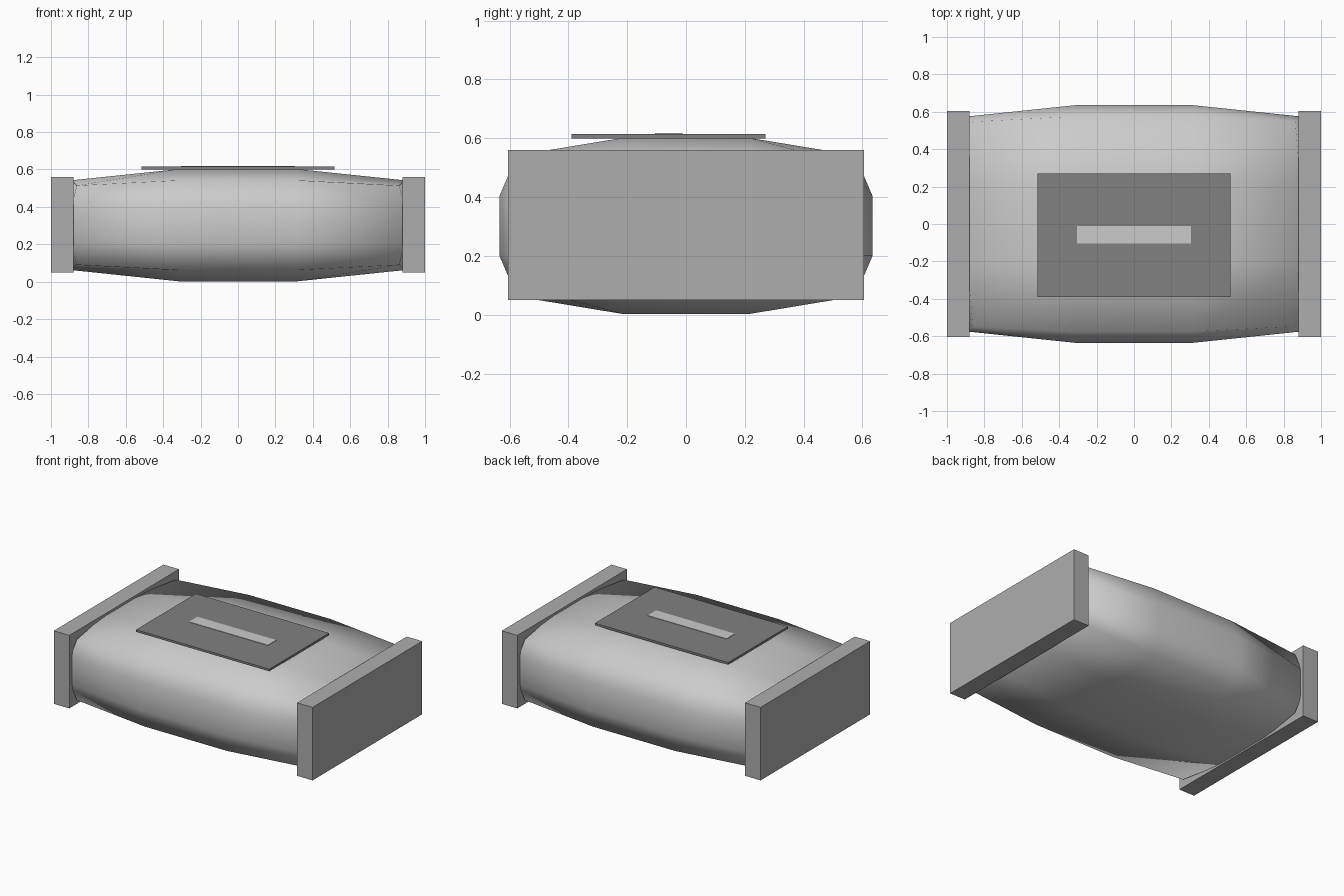
import bpy, bmesh
from mathutils import Vector

if "Cube" in bpy.data.objects:
    bpy.data.objects.remove(bpy.data.objects["Cube"])


def material(name, v):
    m = bpy.data.materials.new(name)
    m.diffuse_color = (v, v, v, 1)
    m.use_nodes = True
    m.node_tree.nodes["Principled BSDF"].inputs["Base Color"].default_value = m.diffuse_color
    return m


def box(name, lo, hi, mat):
    lo, hi = Vector(lo), Vector(hi)
    bpy.ops.mesh.primitive_cube_add(size=1, location=(lo + hi) / 2)
    ob = bpy.context.object
    ob.name = name
    ob.scale = hi - lo
    bpy.ops.object.transform_apply(location=False, rotation=False, scale=True)
    ob.data.materials.append(mat)
    return ob


light = material("light_grey", 0.62)
mid = material("mid_grey", 0.42)
dark = material("dark_grey", 0.22)

# Pillow-like body: 3x3 grid cube whose edges and corners are pulled inwards
half = Vector((0.95, 0.635, 0.30))
bm = bmesh.new()
bmesh.ops.create_cube(bm, size=2)
bmesh.ops.subdivide_edges(bm, edges=bm.edges[:], cuts=2, use_grid_fill=True)
inset = {1: 0.0, 2: 0.06, 3: 0.088}
for v in bm.verts:
    outer = [abs(c) > 0.9 for c in v.co]
    pull = inset[sum(outer)]
    for i in range(3):
        sign = 1 if v.co[i] > 0 else -1
        v.co[i] = sign * (half[i] - pull if outer[i] else half[i] / 3)
for f in bm.faces:
    f.smooth = True
mesh = bpy.data.meshes.new("body")
bm.to_mesh(mesh)
bm.free()
body = bpy.data.objects.new("body", mesh)
body.location.z = 0.302
bpy.context.collection.objects.link(body)
mesh.materials.append(light)

# End plates
for side, x0, x1 in (("left", -1.0, -0.88), ("right", 0.88, 1.0)):
    box(side + "_end_plate", (x0, -0.605, 0.05), (x1, 0.605, 0.56), mid)

# Top panel with its raised strip
box("top_panel", (-0.515, -0.39, 0.60), (0.515, 0.27, 0.615), dark)
box("panel_strip", (-0.305, -0.105, 0.61), (0.305, -0.012, 0.618), light)
